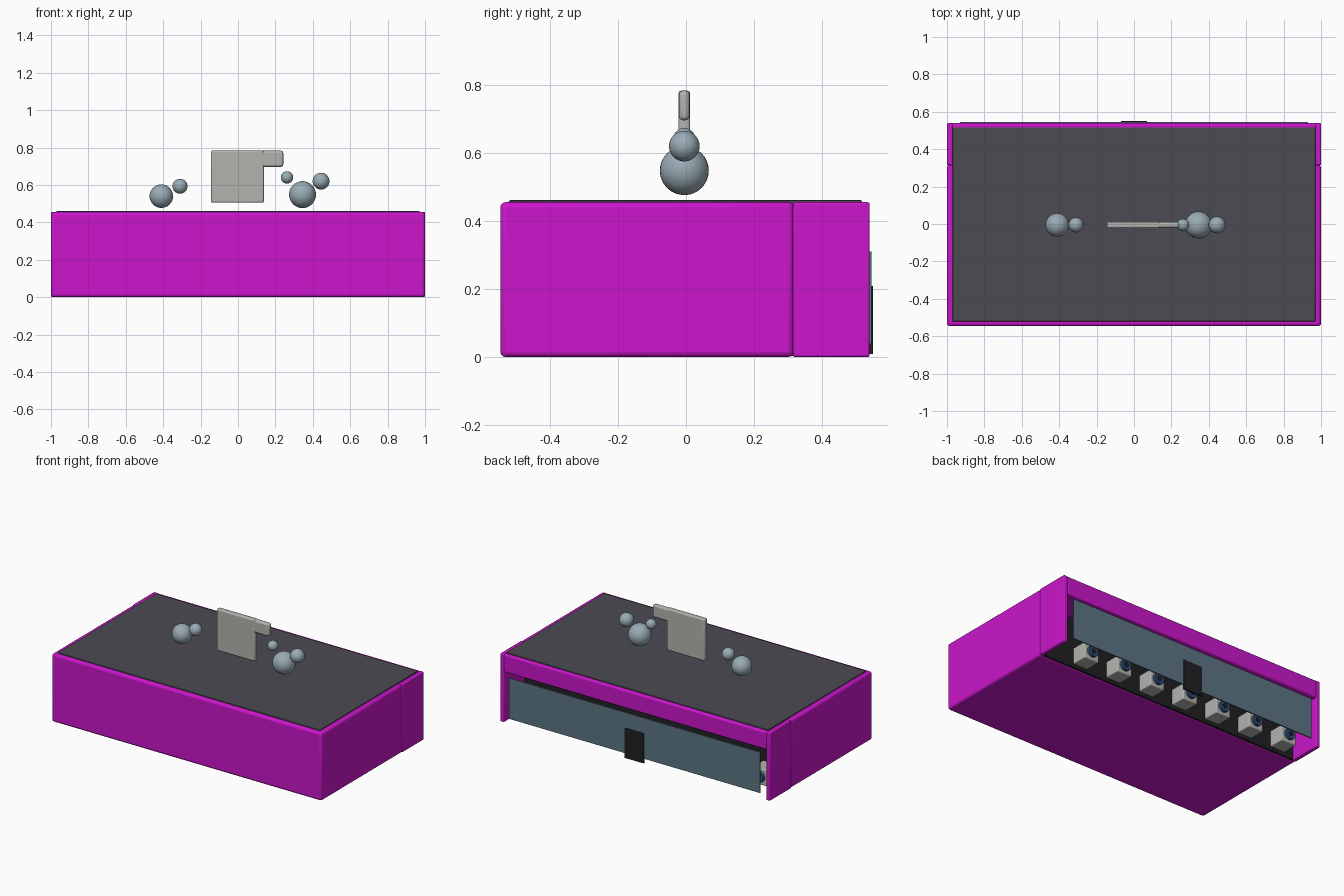
import bpy, math

if "Cube" in bpy.data.objects:
    bpy.data.objects.remove(bpy.data.objects["Cube"])


def material(name, rgb):
    m = bpy.data.materials.new(name)
    m.diffuse_color = (*rgb, 1)
    m.use_nodes = True
    m.node_tree.nodes["Principled BSDF"].inputs["Base Color"].default_value = m.diffuse_color
    return m


MAGENTA = material("magenta", (0.6, 0.008, 0.6))
DARK = material("dark_grey", (0.07, 0.07, 0.085))
BLACK = material("black", (0.015, 0.015, 0.018))
SLATE = material("slate_blue", (0.11, 0.18, 0.23))
PALE = material("pale_blue", (0.32, 0.41, 0.46))
STONE = material("stone", (0.45, 0.45, 0.43))
NAVY = material("navy", (0.03, 0.08, 0.2))


def finish(o, name, mat, bevel=0, segments=3):
    o.name = name
    o.data.materials.append(mat)
    if bevel:
        b = o.modifiers.new("bevel", 'BEVEL')
        b.width, b.segments = bevel, segments
    bpy.ops.object.shade_smooth_by_angle(angle=math.radians(40))
    return o


def box(name, x, y, z, mat, bevel=0):
    """Box from (min, max) ranges on each axis."""
    bpy.ops.mesh.primitive_cube_add(size=1, location=[sum(r) / 2 for r in (x, y, z)])
    o = bpy.context.object
    o.scale = [r[1] - r[0] for r in (x, y, z)]
    bpy.ops.object.transform_apply(location=False, rotation=False, scale=True)
    return finish(o, name, mat, bevel)


def ball(name, x, z, r):
    bpy.ops.mesh.primitive_uv_sphere_add(segments=32, ring_count=16, radius=r, location=(x, -0.005, z))
    return finish(bpy.context.object, name, PALE)


def disc(name, x, y, z, r, depth, mat):
    bpy.ops.mesh.primitive_cylinder_add(vertices=24, radius=r, depth=depth, location=(x, y, z),
                                        rotation=(math.pi / 2, 0, 0))
    return finish(bpy.context.object, name, mat)


# Casing: main body, rear cheeks and rear top lip around an open bay
box("main_body", (-1, 1), (-0.546, 0.316), (0, 0.455), MAGENTA, 0.015)
for side, s in (("left", -1), ("right", 1)):
    box(f"{side}_cheek", sorted((s * 0.97, s)), (0.314, 0.54), (0, 0.455), MAGENTA, 0.006)
box("rear_lip", (-0.975, 0.975), (0.31, 0.54), (0.335, 0.455), MAGENTA, 0.01)

# Dark top sheet and rear bay backing
box("top_sheet", (-0.97, 0.97), (-0.52, 0.517), (0.44, 0.461), DARK, 0.003)
box("connector_board", (-0.97, 0.97), (0.31, 0.325), (0.003, 0.34), BLACK)

# Row of sockets in the bay
for i in range(7):
    x = 0.69 - i * 0.2567
    box(f"socket_{i}", (x - 0.055, x + 0.055), (0.32, 0.43), (0.028, 0.138), STONE, 0.006)
    disc(f"socket_ring_{i}", x, 0.435, 0.083, 0.036, 0.03, NAVY)
    disc(f"socket_hole_{i}", x, 0.4505, 0.083, 0.018, 0.003, BLACK)

# Rear flap with pull tab
box("rear_flap", (-0.93, 0.93), (0.538, 0.546), (0.038, 0.31), SLATE)
box("pull_tab", (-0.07, 0.07), (0.539, 0.55), (0.008, 0.208), BLACK)

# Upright plate with a side arm, floating above the top
box("upright_plate", (-0.145, 0.138), (-0.022, 0.012), (0.505, 0.783), STONE, 0.008)
box("plate_arm", (0.1, 0.242), (-0.021, 0.011), (0.696, 0.783), STONE, 0.013)

# Floating balls
for i, (x, z, r) in enumerate([(-0.41, 0.54, 0.063), (-0.31, 0.593, 0.04), (0.262, 0.64, 0.033),
                               (0.345, 0.548, 0.072), (0.444, 0.62, 0.045)]):
    ball(f"ball_{i}", x, z, r)
